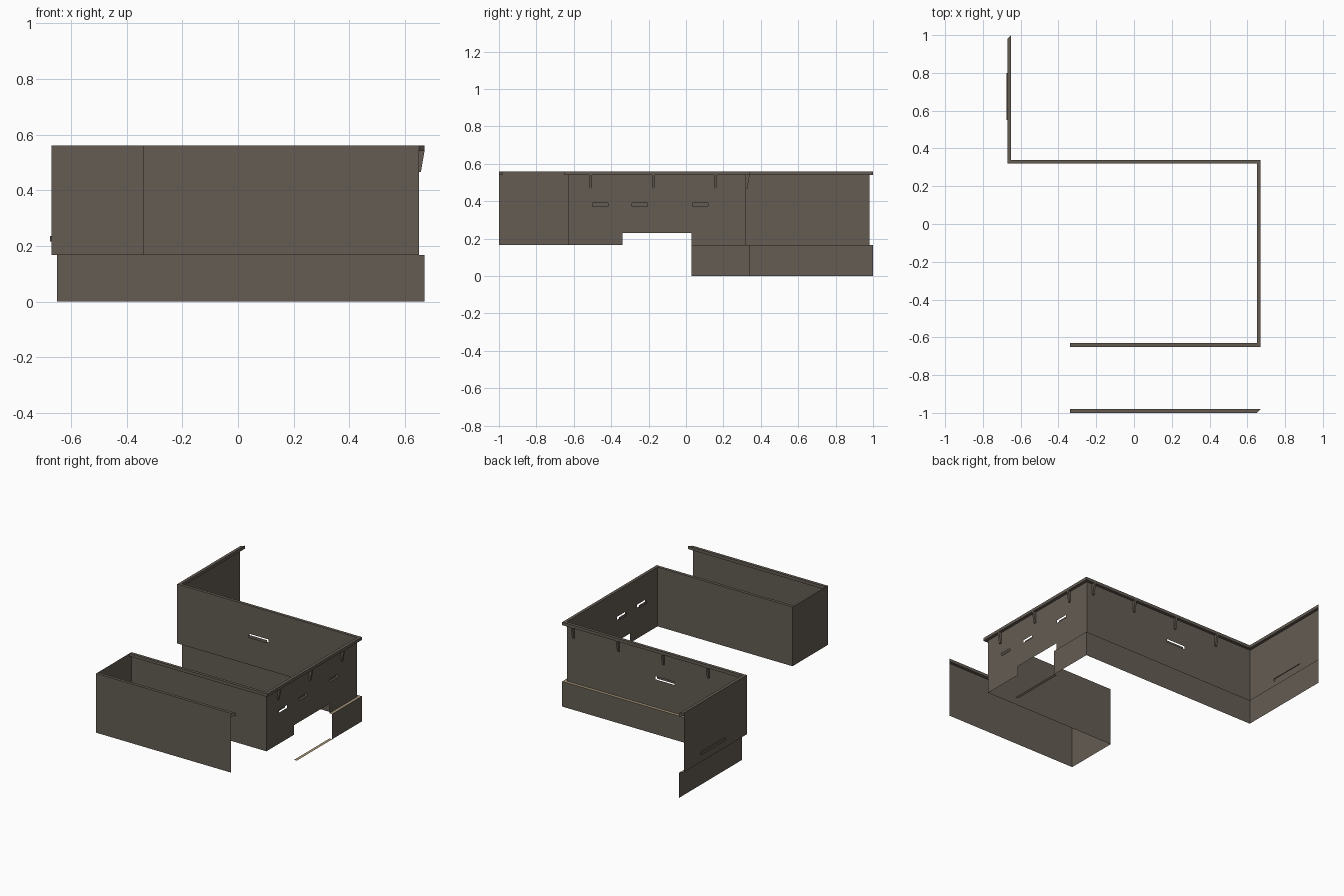
import bpy, bmesh
from mathutils import Vector

if "Cube" in bpy.data.objects:
    bpy.data.objects.remove(bpy.data.objects["Cube"])

def material(name, rgb):
    m = bpy.data.materials.new(name)
    m.diffuse_color = (*rgb, 1)
    m.use_nodes = True
    m.node_tree.nodes["Principled BSDF"].inputs["Base Color"].default_value = m.diffuse_color
    return m

STONE = material("brown_stone", (0.127, 0.107, 0.086))
LEDGE = material("beige_ledge", (0.376, 0.296, 0.185))

def make(name, faces, mat=STONE):
    """Object from a list of polygons (each a list of points)."""
    bm = bmesh.new()
    for f in faces:
        bm.faces.new([bm.verts.new(p) for p in f])
    bmesh.ops.remove_doubles(bm, verts=bm.verts, dist=1e-5)
    me = bpy.data.meshes.new(name)
    bm.to_mesh(me)
    bm.free()
    me.materials.append(mat)
    ob = bpy.data.objects.new(name, me)
    bpy.context.collection.objects.link(ob)
    return ob

def frame(p0, p1):
    """Point function (along, outward, z) for a wall line; outward is to its left."""
    a, b = Vector((*p0, 0)), Vector((*p1, 0))
    d = (b - a).normalized()
    n = Vector((-d.y, d.x, 0))
    return (b - a).length, lambda s, o, z: a + d * s + n * o + Vector((0, 0, z))

def panel(name, p0, p1, z0, z1, holes=()):
    """Thin upright sheet with rectangular openings (s0, s1, z0, z1)."""
    length, at = frame(p0, p1)
    ss = sorted({0, length, *[h[0] for h in holes], *[h[1] for h in holes]})
    zs = sorted({z0, z1, *[h[2] for h in holes], *[h[3] for h in holes]})
    faces = []
    for s, t in zip(ss, ss[1:]):
        for u, v in zip(zs, zs[1:]):
            ms, mz = (s + t) / 2, (u + v) / 2
            if not any(h[0] < ms < h[1] and h[2] < mz < h[3] for h in holes):
                faces.append([at(t, 0, u), at(s, 0, u), at(s, 0, v), at(t, 0, v)])
    return make(name, faces)

def slot_back(name, p0, p1, hole, depth, sides=False):
    """Plate set behind a slot, with optional reveal faces."""
    at = frame(p0, p1)[1]
    s0, s1, z0, z1 = hole
    ring = [(s1, z0), (s0, z0), (s0, z1), (s1, z1)]
    faces = [[at(s, -depth, z) for s, z in ring]]
    if sides:
        for (s, z), (t, v) in zip(ring, ring[1:] + ring[:1]):
            faces.append([at(s, 0, z), at(t, 0, v), at(t, -depth, v), at(s, -depth, z)])
    make(name, faces)

def bracket(name, p0, p1, s, w=0.007):
    """Tapered support under the coping."""
    at = frame(p0, p1)[1]
    prof = [(0, 0.54), (0, 0.465), (0.007, 0.465), (0.02, 0.54)]
    a = [at(s - w, o, z) for o, z in prof]
    b = [at(s + w, o, z) for o, z in prof]
    make(name, [a, b[::-1]] + [[a[i], b[i], b[i + 1], a[i + 1]] for i in (1, 2)])

def coping(name, inner, outer, z0=0.54, z1=0.56):
    """Mitred capping strip between two matching lines."""
    P = lambda p, z: (*p, z)
    faces = []
    for a, b, c, d in zip(inner, inner[1:], outer[1:], outer):
        faces += [[P(a, z1), P(b, z1), P(c, z1), P(d, z1)],
                  [P(d, z0), P(c, z0), P(b, z0), P(a, z0)],
                  [P(c, z0), P(d, z0), P(d, z1), P(c, z1)]]
    for a, d, flip in ((inner[0], outer[0], 1), (inner[-1], outer[-1], -1)):
        faces.append([P(a, z0), P(a, z1), P(d, z1), P(d, z0)][::flip])
    make(name, faces)

def strip(name, inner, outer, z):
    make(name, [[(*p, z) for p in q] for q in
                zip(inner, inner[1:], outer[1:], outer)], LEDGE)

# Wall line and the line 0.02 outside it
wall = [(-0.67, 0.98), (-0.67, 0.32), (0.65, 0.32), (0.65, -0.63),
        (-0.34, -0.63), (-0.34, -1.0), (0.65, -1.0)]
outer = [(-0.65, 1.0), (-0.65, 0.34), (0.67, 0.34), (0.67, -0.65), (-0.34, -0.65)]
BASE, TOP = 0.167, 0.56

# Openings, measured along each wall
left_slot = (0.18, 0.43, 0.215, 0.235)
back_slot = (0.53, 0.67, 0.352, 0.372)
right_slots = [(0.32 - y - 0.083, 0.32 - y, 0.373, 0.392) for y in (-0.5, -0.29, 0.035)]
doorway = (0.29, 0.66, BASE, 0.23)
openings = [[left_slot], [back_slot], right_slots + [doorway], [], [], []]
names = ["left_wall", "back_wall", "right_wall", "alley_wall_north",
         "alley_end_wall", "alley_wall_south"]

# Upper walls
for n, a, b, h in zip(names, wall, wall[1:], openings):
    panel(n, a, b, BASE, TOP, h)

# Plates behind the slots
slot_back("left_slot_recess", wall[0], wall[1], left_slot, 0.005, True)
slot_back("back_slot_plate", wall[1], wall[2], back_slot, 0.014)
for i, h in enumerate(right_slots):
    slot_back(f"right_slot_plate_{i}", wall[2], wall[3], h, 0.014)

# Plinth and its ledge, plus the doorway sill
plinth = outer[:3] + [(0.67, 0.03)]
for i, (a, b) in enumerate(zip(plinth, plinth[1:])):
    panel(f"plinth_{i}", a, b, 0, BASE)
strip("plinth_ledge", wall[:3] + [(0.65, 0.03)], plinth, BASE)
strip("doorway_sill", [(0.65, 0.03), (0.65, -0.34)], [(0.67, 0.03), (0.67, -0.34)], 0.0)

# Coping along the wall tops
coping("main_coping", wall[:5], outer)
coping("south_coping", [(-0.34, -1.0), (0.65, -1.0)], [(-0.34, -0.98), (0.67, -0.98)])

# Brackets under the coping
for i in range(4):
    bracket(f"back_bracket_{i}", wall[1], wall[2], 0.28 + 0.33 * i)
for i in range(3):
    bracket(f"right_bracket_{i}", wall[2], wall[3], 0.163 + 0.333 * i)
